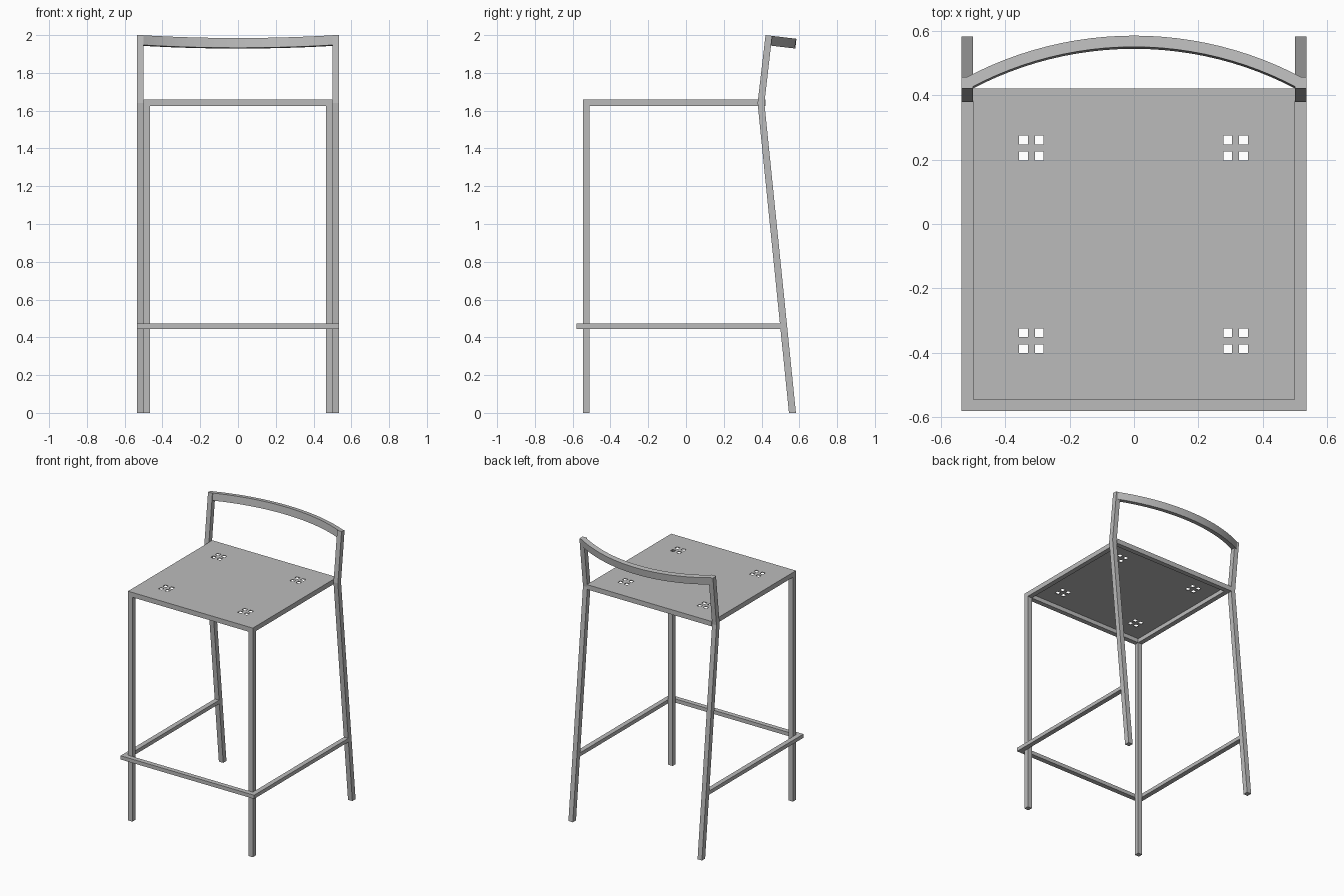
import bpy, bmesh, math
from mathutils import Vector

cube = bpy.data.objects.get("Cube")
if cube:
    bpy.data.objects.remove(cube, do_unlink=True)

metal = bpy.data.materials.new("grey metal")
metal.use_nodes = True
GREY = (0.5, 0.5, 0.5, 1)
metal.diffuse_color = GREY
metal.node_tree.nodes["Principled BSDF"].inputs["Base Color"].default_value = GREY

TUBE = 0.035          # square tube width
HALF = 0.5            # half width of the seat
OUT = HALF + TUBE     # outer face of the rear legs
FRONT, REAR = -0.545, 0.42
SEAT_TOP, PLATE = 1.66, 0.005


def finish(name, bm):
    bmesh.ops.recalc_face_normals(bm, faces=bm.faces)
    mesh = bpy.data.meshes.new(name)
    bm.to_mesh(mesh)
    bm.free()
    mesh.materials.append(metal)
    obj = bpy.data.objects.new(name, mesh)
    bpy.context.collection.objects.link(obj)
    return obj


def box(name, low, high):
    low, high = Vector(low), Vector(high)
    bm = bmesh.new()
    bmesh.ops.create_cube(bm, size=1)
    for v in bm.verts:
        v.co = (low + high) / 2 + v.co * (high - low)
    return finish(name, bm)


def prism(name, outline, move):
    bm = bmesh.new()
    face = bm.faces.new([bm.verts.new(p) for p in outline])
    new = bmesh.ops.extrude_face_region(bm, geom=[face])["geom"]
    bmesh.ops.translate(bm, vec=move, verts=[g for g in new if isinstance(g, bmesh.types.BMVert)])
    return finish(name, bm)


# Seat plate: a grid of cells with the small square holes left out
def cuts(centres, low, high, size=0.027):
    return [low] + [c + s * size / 2 for c in centres for s in (-1, 1)] + [high]


xs = cuts((-0.343, -0.294, 0.291, 0.34), -HALF, HALF)
ys = cuts((-0.387, -0.338, 0.211, 0.261), FRONT, REAR)
bm = bmesh.new()
grid = [[bm.verts.new((x, y, SEAT_TOP)) for y in ys] for x in xs]
for i in range(len(xs) - 1):
    for j in range(len(ys) - 1):
        if not (i % 2 and j % 2):
            bm.faces.new((grid[i][j], grid[i + 1][j], grid[i + 1][j + 1], grid[i][j + 1]))
seat = finish("seat_plate", bm)
solid = seat.modifiers.new("thickness", "SOLIDIFY")
solid.thickness = PLATE
solid.offset = -1

# Seat frame rails under the plate
low, high = SEAT_TOP - TUBE, SEAT_TOP - PLATE
box("seat_rail_front", (-HALF, FRONT, low), (HALF, FRONT + TUBE, high))
box("seat_rail_rear", (-HALF, REAR - TUBE, low), (HALF, REAR, high))

# Foot rail across the front
FOOT_LOW, FOOT_HIGH = 0.445, 0.472
box("foot_rail_front", (-OUT, FRONT - TUBE, FOOT_LOW), (OUT, FRONT, FOOT_HIGH))

# Bent rear leg profile: foot, knee at the seat, leaning top
rear_profile = [(0.545, 0), (0.582, 0), (0.415, 1.64), (0.456, 1.996), (0.421, 2), (0.379, 1.64)]

for side, s in (("left", 1), ("right", -1)):
    def pair(name, x0, x1, y0, y1, z0, z1):
        a, b = sorted((s * x0, s * x1))
        box(f"{name}_{side}", (a, y0, z0), (b, y1, z1))

    pair("seat_rail", HALF - TUBE, HALF, FRONT + TUBE, REAR - TUBE, low, high)
    pair("front_leg", HALF - TUBE, HALF, FRONT, FRONT + TUBE, 0, low)
    pair("foot_rail", HALF, OUT, FRONT, 0.505, FOOT_LOW, FOOT_HIGH)
    prism(f"rear_leg_{side}", [(s * HALF, y, z) for y, z in rear_profile], (s * TUBE, 0, 0))

# Curved backrest bar, swept along an arc square to the leaning uprights
LEAN = math.radians(6.8)
back = Vector((0, math.cos(LEAN), -math.sin(LEAN)))
up = Vector((0, math.sin(LEAN), math.cos(LEAN)))
start = Vector((0, 0.421, 2.0))
RADIUS, SAG, STEPS, HEIGHT = 1.07, 0.13, 24, 0.052
sweep = math.asin((HALF + 0.008) / RADIUS)
bm = bmesh.new()
rings = []
for k in range(STEPS + 1):
    a = sweep * (2 * k / STEPS - 1)
    ring = []
    for r, h in ((0, 0), (TUBE, 0), (TUBE, -HEIGHT), (0, -HEIGHT)):
        reach = RADIUS + r
        depth = SAG - RADIUS + reach * math.cos(a)
        ring.append(bm.verts.new(start + Vector((reach * math.sin(a), 0, 0)) + back * depth + up * h))
    rings.append(ring)
for p, q in zip(rings, rings[1:]):
    for n in range(4):
        m = (n + 1) % 4
        bm.faces.new((p[n], p[m], q[m], q[n]))
bm.faces.new(rings[0])
bm.faces.new(rings[-1])
bar = finish("backrest_bar", bm)
bpy.context.view_layer.objects.active = bar
bar.select_set(True)
bpy.ops.object.shade_smooth_by_angle()
